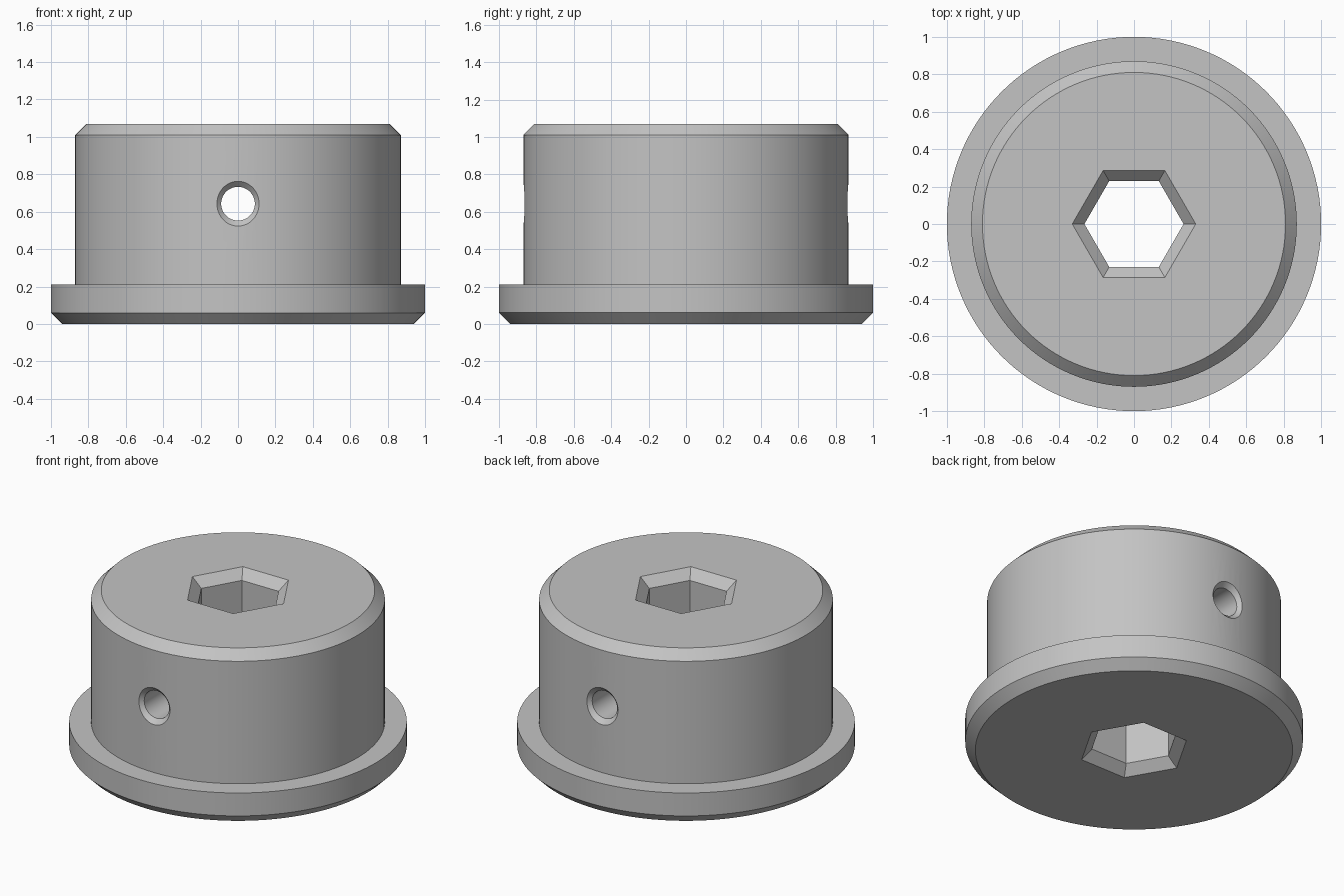
import bpy
import bmesh
from math import cos, sin, tau, radians
from mathutils import Matrix

default = bpy.data.objects.get("Cube")
if default:
    bpy.data.objects.remove(default, do_unlink=True)

HEIGHT = 1.07
CHAMFER = 0.06

grey = bpy.data.materials.new("plain grey")
grey.use_nodes = True
colour = (0.55, 0.55, 0.55, 1)
grey.diffuse_color = colour
grey.node_tree.nodes["Principled BSDF"].inputs["Base Color"].default_value = colour


def stacked_rings(name, sides, profile, matrix=Matrix()):
    """Closed solid around z from (radius, height) pairs, bottom to top."""
    bm = bmesh.new()
    rings = [[bm.verts.new((r * cos(tau * i / sides), r * sin(tau * i / sides), z))
              for i in range(sides)] for r, z in profile]
    for low, high in zip(rings, rings[1:]):
        for i in range(sides):
            j = (i + 1) % sides
            bm.faces.new((low[i], low[j], high[j], high[i]))
    bm.faces.new(rings[0][::-1])
    bm.faces.new(rings[-1])
    bmesh.ops.transform(bm, matrix=matrix, verts=bm.verts)
    bmesh.ops.recalc_face_normals(bm, faces=bm.faces)
    mesh = bpy.data.meshes.new(name)
    bm.to_mesh(mesh)
    bm.free()
    mesh.materials.append(grey)
    obj = bpy.data.objects.new(name, mesh)
    bpy.context.collection.objects.link(obj)
    return obj


# Chamfered body with its bottom flange
body = stacked_rings("flanged_body", 128, [
    (1 - CHAMFER, 0), (1, CHAMFER), (1, 0.21), (0.87, 0.21),
    (0.87, HEIGHT - CHAMFER), (0.87 - CHAMFER, HEIGHT)])

# Vertical hexagonal bore, flared at both ends
hex_bore = stacked_rings("hex_bore_cutter", 6, [
    (0.395, -CHAMFER), (0.265, CHAMFER),
    (0.265, HEIGHT - CHAMFER), (0.395, HEIGHT + CHAMFER)])

# Round cross hole from front to back, countersunk at both ends
cross_hole = stacked_rings("cross_hole_cutter", 64, [
    (0.18, -0.93), (0.09, -0.84), (0.09, 0.84), (0.18, 0.93)],
    Matrix.Translation((0, 0, 0.643)) @ Matrix.Rotation(radians(90), 4, "X"))

bpy.ops.object.select_all(action="DESELECT")
bpy.context.view_layer.objects.active = body
body.select_set(True)
for cutter in (hex_bore, cross_hole):
    cutter.hide_render = True
    cut = body.modifiers.new(cutter.name, "BOOLEAN")
    cut.operation = "DIFFERENCE"
    cut.solver = "EXACT"
    cut.object = cutter
    bpy.ops.object.modifier_apply(modifier=cut.name)
    bpy.data.objects.remove(cutter, do_unlink=True)

bpy.ops.object.shade_smooth_by_angle(angle=radians(30))
